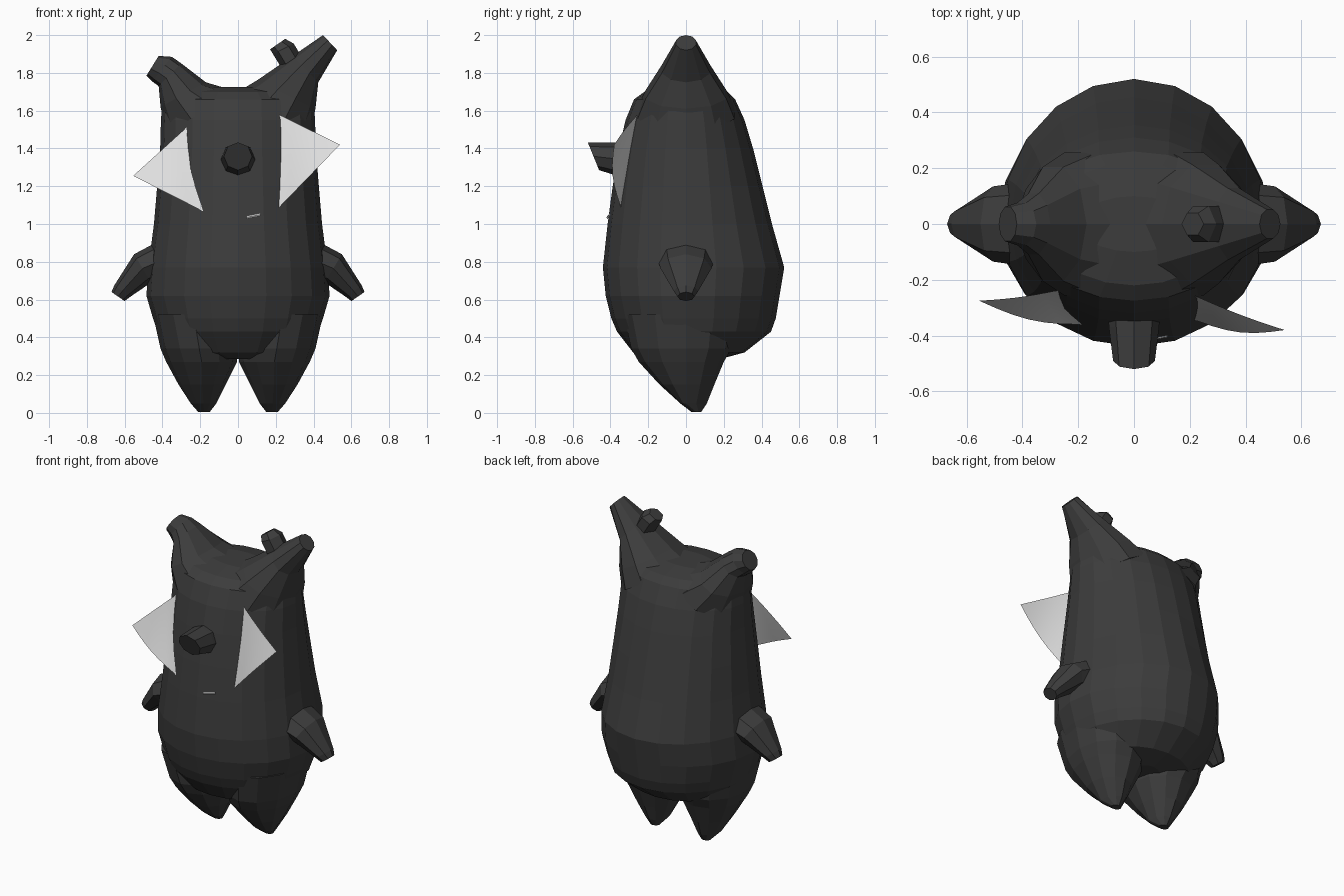
import bpy, bmesh, math
from mathutils import Vector as V

if "Cube" in bpy.data.objects:
    bpy.data.objects.remove(bpy.data.objects["Cube"])


def material(name, rgb):
    m = bpy.data.materials.new(name)
    m.diffuse_color = (*rgb, 1)
    m.use_nodes = True
    m.node_tree.nodes["Principled BSDF"].inputs["Base Color"].default_value = m.diffuse_color
    return m


DARK = material("charcoal", (0.045, 0.045, 0.045))
PALE = material("off_white", (0.75, 0.75, 0.75))


def finish(name, bm, mat):
    mesh = bpy.data.meshes.new(name)
    bm.to_mesh(mesh)
    bm.free()
    mesh.materials.append(mat)
    ob = bpy.data.objects.new(name, mesh)
    bpy.context.collection.objects.link(ob)
    return ob


def loft(name, rings, mat=DARK):
    """Skin closed rings into a capped solid."""
    bm = bmesh.new()
    rows = [[bm.verts.new(p) for p in r] for r in rings]
    n = len(rows[0])
    for a, b in zip(rows, rows[1:]):
        for i in range(n):
            j = (i + 1) % n
            bm.faces.new((a[i], a[j], b[j], b[i]))
    bm.faces.new(rows[0])
    bm.faces.new(rows[-1])
    bmesh.ops.recalc_face_normals(bm, faces=bm.faces)
    return finish(name, bm, mat)


def section(a, b, w, n=8):
    """Ellipse with a and b at the ends of one axis and half-width vector w."""
    a, b, w = V(a), V(b), V(w)
    return [(a + b) / 2 + (a - b) / 2 * math.cos(2 * math.pi * i / n)
            + w * math.sin(2 * math.pi * i / n) for i in range(n)]


def oval(z, x0, x1, yf, yb, n):
    """Level ring with separate front and back depth."""
    cx, rx = (x0 + x1) / 2, (x1 - x0) / 2
    cy = 0 if yf < 0 < yb else (yf + yb) / 2
    pts = []
    for i in range(n):
        t = 2 * math.pi * i / n
        s = math.sin(t)
        pts.append(V((cx + rx * math.cos(t), cy + s * ((yb - cy) if s > 0 else (cy - yf)), z)))
    return pts


def limb(name, rows, s=1, n=8):
    """Rows of (x, z) upper point, (x, z) lower point, y half-width."""
    return loft(name, [section((s * ax, 0, az), (s * bx, 0, bz), (0, w, 0), n)
                       for ax, az, bx, bz, w in rows])


# Body: z, half width, front y, back y
BODY = [(0.285, 0.12, -0.20, 0.18), (0.32, 0.33, -0.28, 0.31), (0.43, 0.425, -0.365, 0.45),
        (0.50, 0.45, -0.395, 0.475), (0.62, 0.485, -0.425, 0.495), (0.77, 0.475, -0.44, 0.52),
        (1.00, 0.445, -0.415, 0.455), (1.20, 0.428, -0.388, 0.405), (1.40, 0.412, -0.355, 0.355),
        (1.55, 0.408, -0.32, 0.31), (1.66, 0.40, -0.275, 0.26), (1.70, 0.33, -0.22, 0.22),
        (1.725, 0.20, -0.10, 0.10)]
loft("body", [oval(z, -x, x, f, b, 20) for z, x, f, b in BODY])

# Ears, one taller than the other
limb("tall_ear", [(0.00, 1.70, 0.38, 1.48, 0.27), (0.10, 1.76, 0.41, 1.61, 0.225),
                  (0.29, 1.89, 0.425, 1.75, 0.135), (0.45, 2.00, 0.525, 1.92, 0.055)], n=10)
limb("short_ear", [(0.00, 1.70, 0.38, 1.48, 0.27), (0.17, 1.75, 0.41, 1.62, 0.215),
                   (0.30, 1.85, 0.42, 1.73, 0.115), (0.35, 1.885, 0.455, 1.755, 0.08),
                   (0.42, 1.89, 0.485, 1.785, 0.065)], s=-1, n=10)

# Small nub on the tall ear
limb("ear_nub", [(0.24, 1.81, 0.34, 1.88, 0.075), (0.185, 1.90, 0.295, 1.955, 0.075),
                 (0.17, 1.925, 0.25, 1.98, 0.045)], n=6)

# Arms and legs
LEG = [(0.004, 0.15, 0.21, 0.03, 0.08), (0.05, 0.115, 0.25, -0.03, 0.11),
       (0.15, 0.065, 0.315, -0.14, 0.15), (0.27, 0.005, 0.38, -0.25, 0.20),
       (0.34, 0.0, 0.41, -0.29, 0.24), (0.52, 0.02, 0.45, -0.33, 0.27)]
for side, s in (("right", 1), ("left", -1)):
    limb(side + "_arm", [(0.40, 0.92, 0.40, 0.70, 0.15), (0.55, 0.84, 0.46, 0.69, 0.135),
                         (0.655, 0.675, 0.57, 0.615, 0.065), (0.67, 0.64, 0.60, 0.592, 0.045)], s)
    loft(side + "_leg", [oval(z, min(s * a, s * b), max(s * a, s * b), f, k, 12)
                         for z, a, b, f, k in LEG])

# Snout, an upturned stub
loft("snout", [section((0, -0.28, 1.43), (0, -0.28, 1.23), (0.095, 0, 0)),
               section((0, -0.37, 1.432), (0, -0.37, 1.257), (0.09, 0, 0)),
               section((0, -0.52, 1.432), (0, -0.46, 1.285), (0.075, 0, 0))])


# Pale curved cheek spikes running into the body
def spike(name, tip, top, bottom, n=8):
    tip, top, bottom = V(tip), V(top), V(bottom)
    bm = bmesh.new()
    rows = []
    for i in range(n):
        u = -0.3 + 1.3 * i / n
        row = []
        for j in range(n + 1):
            v = j / n
            p = top.lerp(bottom, v)
            p = p + (tip - p) * u
            p.y -= 0.02 * math.sin(math.pi * max(u, 0)) * (0.3 + v)
            row.append(bm.verts.new(p))
        rows.append(row)
    end = bm.verts.new(tip)
    for j in range(n):
        for a, b in zip(rows, rows[1:]):
            bm.faces.new((a[j], a[j + 1], b[j + 1], b[j]))
        bm.faces.new((rows[-1][j], rows[-1][j + 1], end))
    bm.normal_update()
    for f in bm.faces:
        f.smooth = True
        if f.normal.y > 0:
            f.normal_flip()
    finish(name, bm, PALE)


spike("left_cheek_spike", (-0.555, -0.275, 1.255), (-0.285, -0.24, 1.50), (-0.19, -0.36, 1.07))
spike("right_cheek_spike", (0.54, -0.38, 1.42), (0.225, -0.26, 1.575), (0.22, -0.345, 1.09))

# Thin sliver of the pale sheet showing under the snout
loft("chin_sliver", [section((x, y, z + 0.008), (x, y, z - 0.008), (0, 0.004, 0), 4)
                     for x, y, z in ((0.045, -0.417, 1.035), (0.12, -0.403, 1.05))], PALE)
